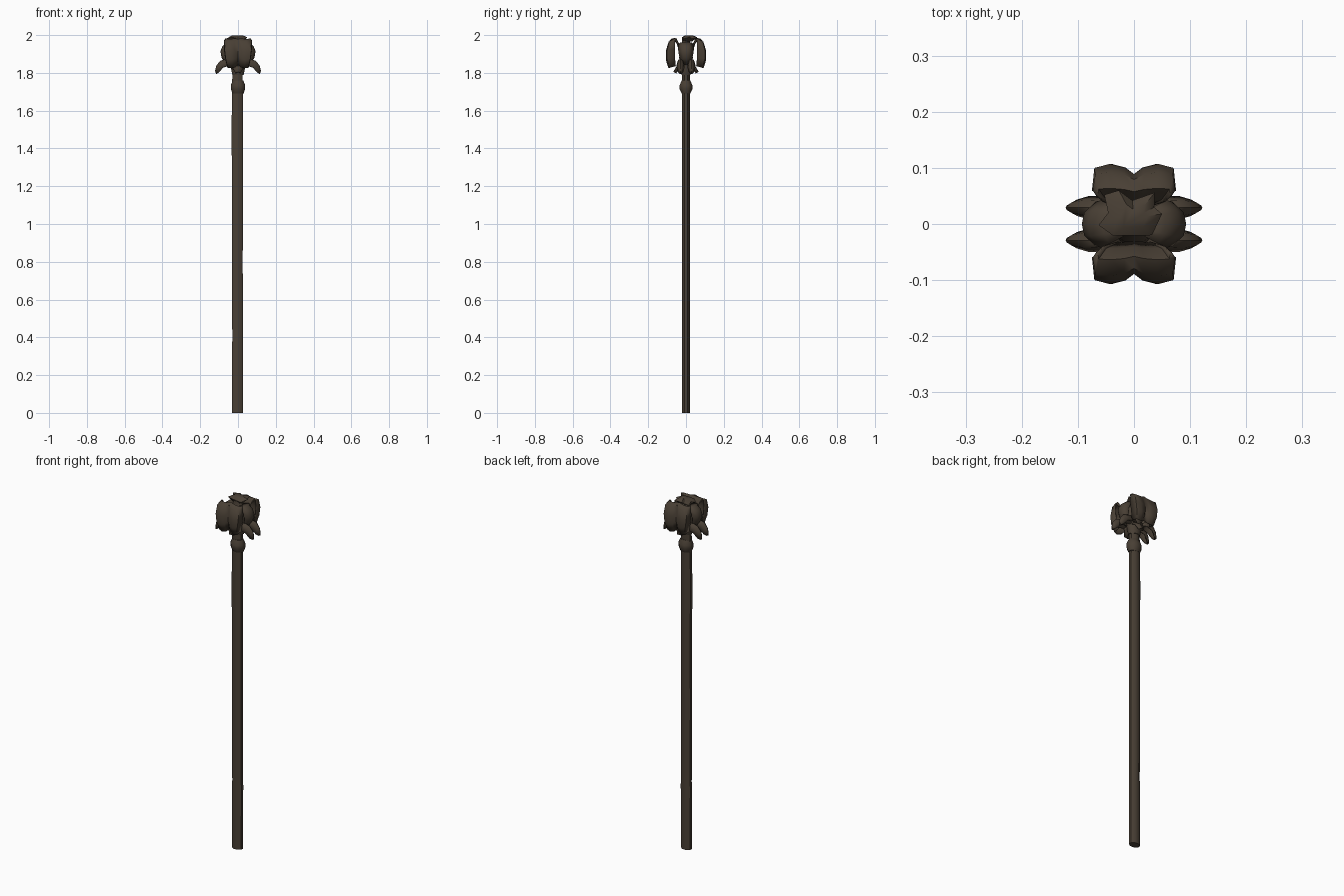
import bpy, bmesh, math
from mathutils import Vector, Matrix

if "Cube" in bpy.data.objects:
    bpy.data.objects.remove(bpy.data.objects["Cube"])

wood = bpy.data.materials.new("dark brown")
wood.diffuse_color = (0.066, 0.050, 0.035, 1)
wood.use_nodes = True
wood.node_tree.nodes["Principled BSDF"].inputs["Base Color"].default_value = wood.diffuse_color


def finish(name, bm, angle=50, thick=0):
    bmesh.ops.remove_doubles(bm, verts=bm.verts, dist=0.0002)
    bmesh.ops.recalc_face_normals(bm, faces=bm.faces)
    me = bpy.data.meshes.new(name)
    bm.to_mesh(me)
    bm.free()
    me.materials.append(wood)
    ob = bpy.data.objects.new(name, me)
    bpy.context.collection.objects.link(ob)
    if thick:
        mod = ob.modifiers.new("thickness", "SOLIDIFY")
        mod.thickness = thick
        mod.offset = 0
    bpy.ops.object.select_all(action="DESELECT")
    ob.select_set(True)
    bpy.context.view_layer.objects.active = ob
    bpy.ops.object.shade_smooth_by_angle(angle=math.radians(angle))
    return ob


def loft(name, rings, sides=8):
    """Closed stack of rings: (z, radius x, radius y, centre x)."""
    bm = bmesh.new()
    loops = []
    for z, rx, ry, cx in rings:
        k = 1 / math.cos(math.pi / sides)
        loops.append([bm.verts.new((cx + rx * k * math.cos((i + .5) * math.tau / sides),
                                    ry * k * math.sin((i + .5) * math.tau / sides), z))
                      for i in range(sides)])
    for a, b in zip(loops, loops[1:]):
        for i in range(sides):
            j = (i + 1) % sides
            bm.faces.new((a[i], a[j], b[j], b[i]))
    bm.faces.new(loops[0][::-1])
    bm.faces.new(loops[-1])
    return finish(name, bm)


def leaf(name, turn, rows, cols, shift=0, thick=0.006):
    """Leaf patch. rows: (out, z, half width, strength); cols: (across, out shift, z shift)."""
    bm = bmesh.new()
    rot = Matrix.Rotation(math.radians(turn), 3, "Z")
    grid = []
    for out, z, hw, s in rows:
        line = []
        for f, push, lift in cols:
            p = Vector((out + push * s, f * hw + shift, z + lift * s))
            line.append(bm.verts.new(rot @ p))
        grid.append(line)
    for a, b in zip(grid, grid[1:]):
        for i in range(len(a) - 1):
            bm.faces.new((a[i], a[i + 1], b[i + 1], b[i]))
    return finish(name, bm, thick=thick)


def mirrored(half):
    return [(-f, p, l) for f, p, l in reversed(half) if f > 0] + half


# Slightly uneven pole
loft("pole", [(0, .029, .021, -.003), (.36, .030, .021, -.003), (.38, .028, .021, -.002),
              (.8, .029, .020, -.004), (1.2, .029, .022, -.003), (1.5, .030, .021, -.004),
              (1.75, .028, .021, -.003), (1.81, .027, .021, -.002)])

# Ring below the head
loft("collar", [(1.69, .030, .022, 0), (1.715, .037, .034, 0),
                (1.735, .038, .034, 0), (1.76, .028, .022, 0)])

# Core of the carved head
loft("head_core", [(1.79, .030, .024, 0), (1.82, .036, .030, 0), (1.88, .042, .036, 0),
                   (1.93, .040, .032, 0), (1.955, .028, .020, 0), (1.98, .024, .020, 0)])

# Large two-lobed leaves, front and back, with edges curled inwards
big_cols = mirrored([(0, -.018, .022), (.25, -.006, .006), (.6, 0, 0), (.95, -.006, .004), (1, -.045, .014)])
big_rows = [(.036, 1.92, .030, .1), (.046, 1.955, .054, .15), (.064, 1.977, .066, .3),
            (.090, 1.962, .071, .7), (.104, 1.915, .072, 1), (.104, 1.87, .066, 1), (.090, 1.825, .056, .8)]
for side, turn in (("front", -90), ("back", 90)):
    leaf(side + "_leaf", turn, big_rows, big_cols)
    # Small leaf at the foot of the head
    leaf(side + "_foot_leaf", turn,
         [(.018, 1.84, .030, 0), (.046, 1.833, .030, .5), (.064, 1.805, .014, 1)],
         mirrored([(0, 0, 0), (1, -.01, -.006)]), thick=.008)

# Bulging side leaves with paired lobes below
for side, turn in (("right", 0), ("left", 180)):
    leaf(side + "_leaf", turn,
         [(.024, 1.955, .022, .2), (.055, 1.960, .034, .5), (.080, 1.940, .040, 1),
          (.090, 1.915, .038, 1), (.084, 1.88, .030, 1), (.060, 1.845, .018, 1)],
         mirrored([(0, 0, 0), (.5, -.004, -.001), (1, -.024, -.008)]))
    for n, y in enumerate((-.029, .029)):
        leaf(side + "_lobe_%d" % (n + 1), turn,
             [(.025, 1.855, .014, .6), (.060, 1.872, .019, 1), (.092, 1.862, .018, 1),
              (.112, 1.838, .012, 1), (.119, 1.808, .003, .4)],
             mirrored([(0, 0, 0), (.6, -.003, -.006), (1, -.012, -.034)]), y)

# Jagged cap on top
rim = [(-.053, .052), (-.027, .060), (-.003, .042), (.037, .056), (.036, .030),
       (.050, .018), (.032, -.020), (-.037, -.021), (-.063, -.002), (-.046, .020)]
bm = bmesh.new()
top = [bm.verts.new((x, y, 1.984 + (.004 if i % 2 else -.004))) for i, (x, y) in enumerate(rim)]
mid = [bm.verts.new((x * .5, y * .5 + .005, 1.999)) for x, y in rim]
low = [bm.verts.new((x * .5, y * .5, 1.965)) for x, y in rim]
for i in range(len(rim)):
    j = (i + 1) % len(rim)
    bm.faces.new((top[i], top[j], mid[j], mid[i]))
    bm.faces.new((low[i], low[j], top[j], top[i]))
bm.faces.new(mid)
bm.faces.new(low[::-1])
finish("cap", bm)
